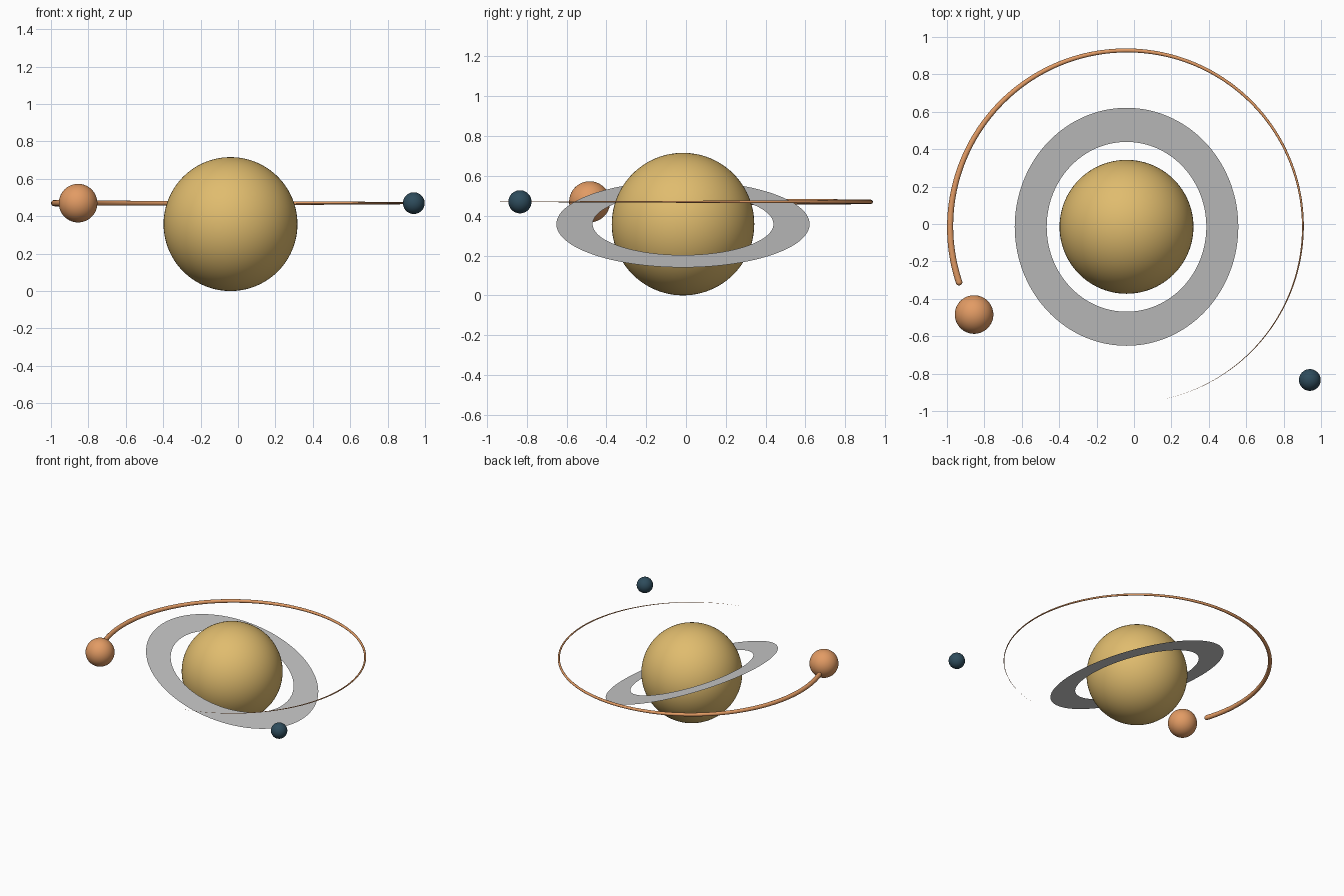
import bpy, bmesh, math
from mathutils import Matrix

if "Cube" in bpy.data.objects:
    bpy.data.objects.remove(bpy.data.objects["Cube"])

CENTRE = (-0.04, -0.015, 0.358)


def srgb(r, g, b):
    f = lambda c: c / 12.92 if c <= 0.04045 else ((c + 0.055) / 1.055) ** 2.4
    return (f(r / 255), f(g / 255), f(b / 255), 1)


def material(name, rgb):
    m = bpy.data.materials.new(name)
    m.diffuse_color = srgb(*rgb)
    m.use_nodes = True
    m.node_tree.nodes["Principled BSDF"].inputs["Base Color"].default_value = m.diffuse_color
    return m


gold = material("sand_gold", (224, 188, 110))
copper = material("copper_orange", (226, 155, 100))
teal = material("dark_teal", (46, 76, 92))
grey = material("ring_grey", (200, 200, 200))


def add_mesh(name, bm, mat, smooth=True):
    me = bpy.data.meshes.new(name)
    for f in bm.faces:
        f.smooth = smooth
    bm.to_mesh(me)
    bm.free()
    me.materials.append(mat)
    ob = bpy.data.objects.new(name, me)
    bpy.context.collection.objects.link(ob)
    return ob


def ball(name, centre, radius, mat):
    bm = bmesh.new()
    bmesh.ops.create_uvsphere(bm, u_segments=96, v_segments=48, radius=radius)
    add_mesh(name, bm, mat).location = centre


# planet and two moons
ball("planet", CENTRE, 0.358, gold)
ball("large_moon", (-0.855, -0.484, 0.47), 0.103, copper)
ball("small_moon", (0.94, -0.834, 0.47), 0.058, teal)

# flat tilted ring
bm = bmesh.new()
N = 160
loops = []
for r in (0.454, 0.636):
    loops.append([bm.verts.new((r * math.cos(2 * math.pi * i / N),
                                r * math.sin(2 * math.pi * i / N), 0)) for i in range(N)])
inner, outer = loops
for i in range(N):
    j = (i + 1) % N
    bm.faces.new((inner[i], outer[i], outer[j], inner[j]))
bmesh.ops.transform(bm, matrix=Matrix.Rotation(math.radians(20), 4, 'Y'), verts=bm.verts)
add_mesh("planet_ring", bm, grey, False).location = CENTRE

# tapering orbit trail: round head by the large moon, thinning to a point
R, THICK, SIDES, STEPS = 0.943, 0.0175, 20, 220
START, END = math.radians(198.3), math.radians(-77)
stations = []
for k in range(7):  # round head
    a = math.pi / 2 * (1 - k / 7)
    stations.append((START + THICK * math.sin(a) / R, max(THICK * math.cos(a), 0.0002)))
for i in range(STEPS + 1):
    t = i / STEPS
    stations.append((START + (END - START) * t, max(THICK * (1 - t), 0.0003)))

bm = bmesh.new()
rings = []
for ang, r in stations:
    ring = []
    for s in range(SIDES):
        b = 2 * math.pi * s / SIDES
        d = R + r * math.cos(b)
        ring.append(bm.verts.new((d * math.cos(ang), d * math.sin(ang), r * math.sin(b))))
    rings.append(ring)
for a, b in zip(rings, rings[1:]):
    for s in range(SIDES):
        n = (s + 1) % SIDES
        bm.faces.new((a[s], a[n], b[n], b[s]))
bm.faces.new(rings[0])
bm.faces.new(rings[-1])
bmesh.ops.recalc_face_normals(bm, faces=bm.faces)
add_mesh("orbit_trail", bm, copper).location = (CENTRE[0], CENTRE[1], 0.47)
